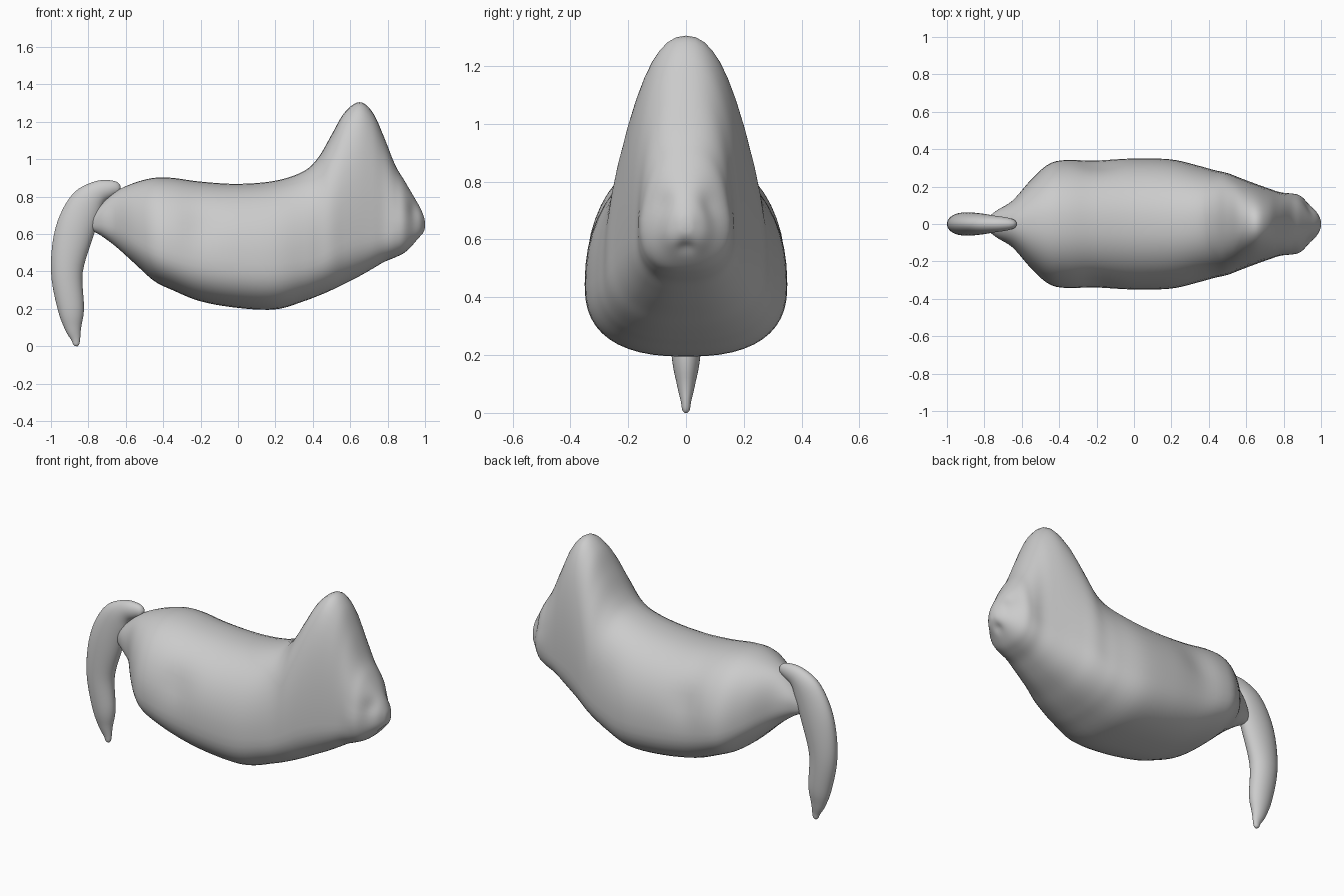
import bpy
import bmesh
import math
from mathutils import Vector

cube = bpy.data.objects.get("Cube")
if cube:
    bpy.data.objects.remove(cube, do_unlink=True)

# One soft grey clay colour
grey = bpy.data.materials.new("clay_grey")
grey.use_nodes = True
colour = (0.6, 0.6, 0.6, 1)
grey.diffuse_color = colour
shader = next(n for n in grey.node_tree.nodes if n.type == 'BSDF_PRINCIPLED')
shader.inputs["Base Color"].default_value = colour
shader.inputs["Roughness"].default_value = 0.6


def refine(stations, steps):
    """Smooth spline through a list of cross-section stations."""
    rows = [Vector(s) for s in stations]
    last = len(rows) - 1
    result = []
    for i in range(last):
        a, b, c, d = (rows[min(max(i + k, 0), last)] for k in (-1, 0, 1, 2))
        for j in range(steps):
            t = j / steps
            result.append(0.5 * (2 * b + (c - a) * t
                                 + (2 * a - 5 * b + 4 * c - d) * t ** 2
                                 + (3 * b - a - 3 * c + d) * t ** 3))
    result.append(rows[-1])
    return result


def power(value, exponent):
    return math.copysign(abs(value) ** exponent, value)


def loft(name, rings):
    """Skin a list of point rings, close both ends and shade smooth."""
    bm = bmesh.new()
    loops = [[bm.verts.new(p) for p in ring] for ring in rings]
    count = len(loops[0])
    for first, second in zip(loops, loops[1:]):
        for i in range(count):
            k = (i + 1) % count
            bm.faces.new((first[i], first[k], second[k], second[i]))
    bm.faces.new(loops[0])
    bm.faces.new(loops[-1])
    bmesh.ops.recalc_face_normals(bm, faces=bm.faces)
    mesh = bpy.data.meshes.new(name)
    bm.to_mesh(mesh)
    bm.free()
    for face in mesh.polygons:
        face.use_smooth = True
    mesh.materials.append(grey)
    obj = bpy.data.objects.new(name, mesh)
    bpy.context.collection.objects.link(obj)
    return obj


SIDES = 48
angles = [2 * math.pi * i / SIDES for i in range(SIDES)]

# Body stations: x, bottom, top, half width, height of widest point
body_stations = [
    (-.79, .65, .67, .01, .66), (-.78, .62, .7, .035, .66),
    (-.73, .59, .76, .075, .67), (-.65, .53, .83, .125, .65),
    (-.55, .44, .875, .235, .58), (-.45, .35, .9, .315, .53),
    (-.35, .3, .9, .338, .5), (-.2, .24, .88, .34, .47),
    (0, .205, .868, .35, .45), (.2, .197, .885, .345, .44),
    (.35, .24, .935, .31, .46), (.43, .27, 1.01, .288, .48),
    (.5, .3, 1.13, .272, .52), (.57, .335, 1.25, .245, .56),
    (.65, .375, 1.305, .215, .59), (.72, .415, 1.25, .19, .6),
    (.78, .45, 1.12, .17, .61), (.84, .475, .97, .16, .62),
    (.89, .5, .885, .145, .63), (.94, .545, .8, .1, .64),
    (.975, .58, .74, .066, .65), (.995, .615, .69, .03, .65),
    (1, .64, .66, .01, .65),
]


def body_ring(station):
    x, bottom, top, width, middle = station
    ring = []
    for a in angles:
        c, s = math.cos(a), math.sin(a)
        exponent = 2 / 2.2 if s > 0 else 2 / 2.5
        height = top - middle if s > 0 else middle - bottom
        ring.append((x, width * power(c, exponent),
                     middle + height * power(s, exponent)))
    return ring


body = loft("body", [body_ring(s) for s in refine(body_stations, 5)])

# Soft dents and swellings: centre, radius, amount along the normal
sculpting = [
    ((-.2, .32, .64), .1, -.014),   # hollow ahead of the haunch
    ((-.42, .3, .55), .12, .008),   # haunch
    ((.93, .07, .72), .05, -.012),  # hollow beside the nose
    ((.86, .13, .65), .05, .008),   # cheek
    ((.96, 0, .575), .03, -.012),   # mouth
]
moves = []
for v in body.data.vertices:
    point = Vector((v.co.x, abs(v.co.y), v.co.z))
    amount = sum(depth * math.exp(-((point - Vector(centre)).length / radius) ** 2)
                 for centre, radius, depth in sculpting)
    moves.append(v.normal * amount)
for v, move in zip(body.data.vertices, moves):
    v.co += move

# Tail stations: x, z, half depth, half width
tail_stations = [
    (-.63, .838, .008, .006), (-.64, .84, .03, .022),
    (-.68, .842, .046, .035), (-.75, .82, .065, .045),
    (-.815, .75, .095, .055), (-.878, .6, .103, .062),
    (-.915, .4, .085, .06), (-.893, .2, .07, .05),
    (-.882, .1, .045, .032), (-.868, .04, .025, .018),
    (-.865, .01, .016, .013), (-.865, 0, .006, .005),
]
path = refine(tail_stations, 5)
tail_rings = []
for i, (x, z, depth, width) in enumerate(path):
    before, after = path[max(i - 1, 0)], path[min(i + 1, len(path) - 1)]
    tangent = Vector((after[0] - before[0], 0, after[1] - before[1])).normalized()
    normal = Vector((tangent.z, 0, -tangent.x))
    tail_rings.append([Vector((x, width * math.sin(a), z)) + normal * depth * math.cos(a)
                       for a in angles])
loft("tail", tail_rings)
